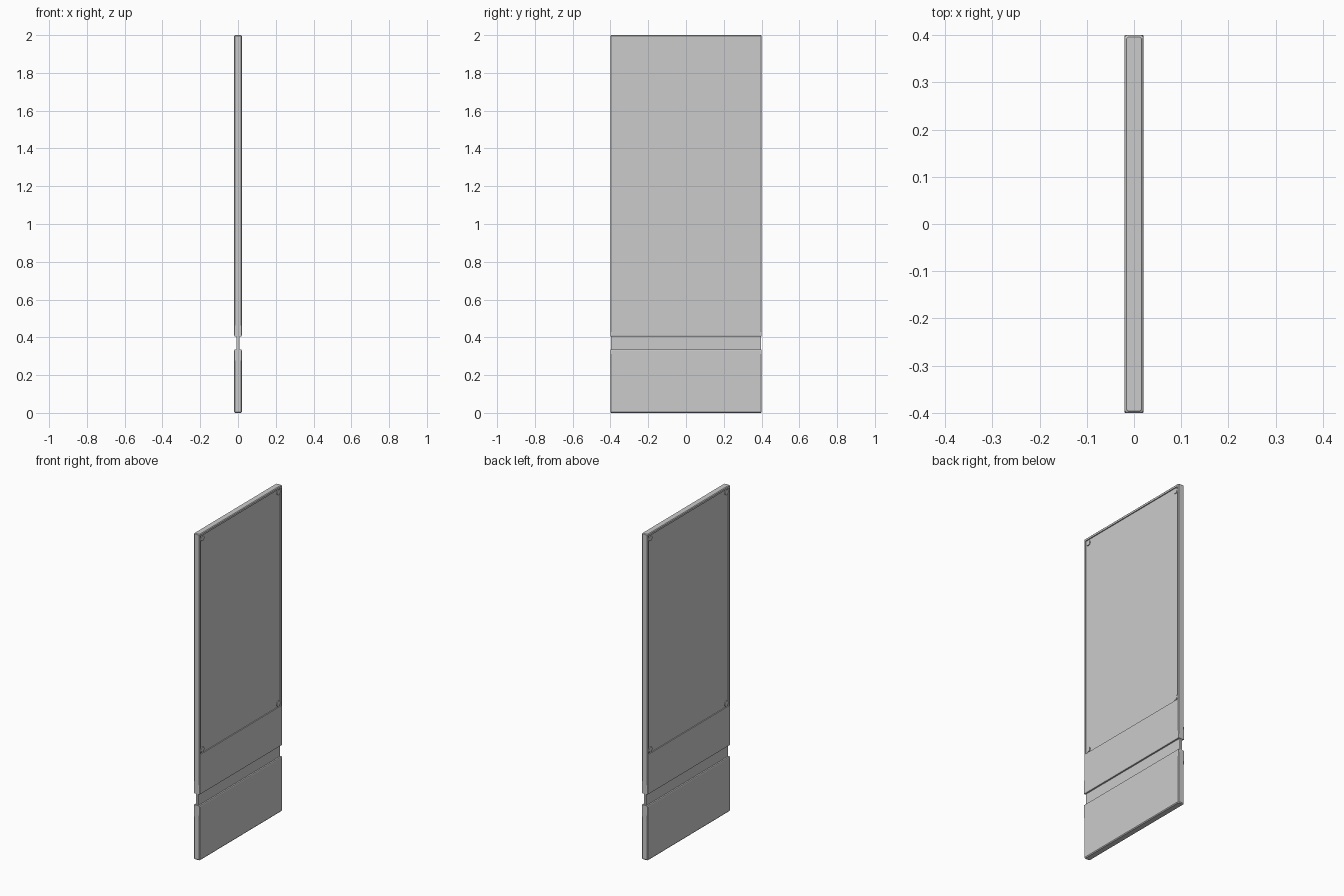
import bpy, bmesh
from mathutils import Matrix

if "Cube" in bpy.data.objects:
    bpy.data.objects.remove(bpy.data.objects["Cube"])

def finish(bm, name):
    bmesh.ops.recalc_face_normals(bm, faces=bm.faces)
    mesh = bpy.data.meshes.new(name)
    bm.to_mesh(mesh)
    bm.free()
    ob = bpy.data.objects.new(name, mesh)
    bpy.context.collection.objects.link(ob)
    return ob

def loft(name, levels):
    """Stack chamfered rectangles given as (z, half x, half y, chamfer)."""
    bm = bmesh.new()
    rings = []
    for z, x, y, c in levels:
        pts = [(x, y - c), (x - c, y), (-x + c, y), (-x, y - c),
               (-x, -y + c), (-x + c, -y), (x - c, -y), (x, -y + c)]
        rings.append([bm.verts.new((px, py, z)) for px, py in pts])
    for a, b in zip(rings, rings[1:]):
        for i in range(8):
            j = (i + 1) % 8
            bm.faces.new((a[i], a[j], b[j], b[i]))
    bm.faces.new(rings[0])
    bm.faces.new(rings[-1])
    return finish(bm, name)

# Slab with a groove across both faces; edge chamfers fade out near the groove
slab = loft("slab_board", [
    (0.0, 0.016, 0.396, 0.004), (0.005, 0.02, 0.4, 0.004),
    (0.24, 0.02, 0.4, 0.004), (0.33, 0.02, 0.4, 0.001),
    (0.335, 0.018, 0.4, 0.001), (0.3351, 0.009, 0.397, 0.001),
    (0.4049, 0.009, 0.397, 0.001), (0.405, 0.018, 0.4, 0.001),
    (0.41, 0.02, 0.4, 0.001), (0.50, 0.02, 0.4, 0.004),
    (1.996, 0.02, 0.4, 0.004), (2.0, 0.016, 0.396, 0.004)])

# Recessed panel on each face
DEPTH, Y, Z0, Z1 = 0.006, 0.388, 0.65, 1.985
for side in (1, -1):
    bm = bmesh.new()
    bmesh.ops.create_cube(bm, size=1, matrix=Matrix.Translation(
        (side * (0.02 - DEPTH + 0.02), 0, (Z0 + Z1) / 2))
        @ Matrix.Diagonal((0.04, 2 * Y, Z1 - Z0, 1)))
    cutter = finish(bm, "recess_cutter")
    cutter.hide_render = True
    mod = slab.modifiers.new("recess", 'BOOLEAN')
    mod.operation, mod.object, mod.solver = 'DIFFERENCE', cutter, 'EXACT'
    bpy.context.view_layer.objects.active = slab
    bpy.ops.object.modifier_apply(modifier=mod.name)
    bpy.data.objects.remove(cutter)

# Round corner studs in the recesses
bm = bmesh.new()
for side in (1, -1):
    for y in (-Y + 0.02, Y - 0.02):
        for z in (Z0 + 0.02, Z1 - 0.02):
            bmesh.ops.create_cone(
                bm, cap_ends=True, segments=24, radius1=0.016, radius2=0.016,
                depth=0.006, matrix=Matrix.Translation((side * 0.0155, y, z))
                @ Matrix.Rotation(1.5707963, 4, 'Y'))
finish(bm, "corner_studs")
